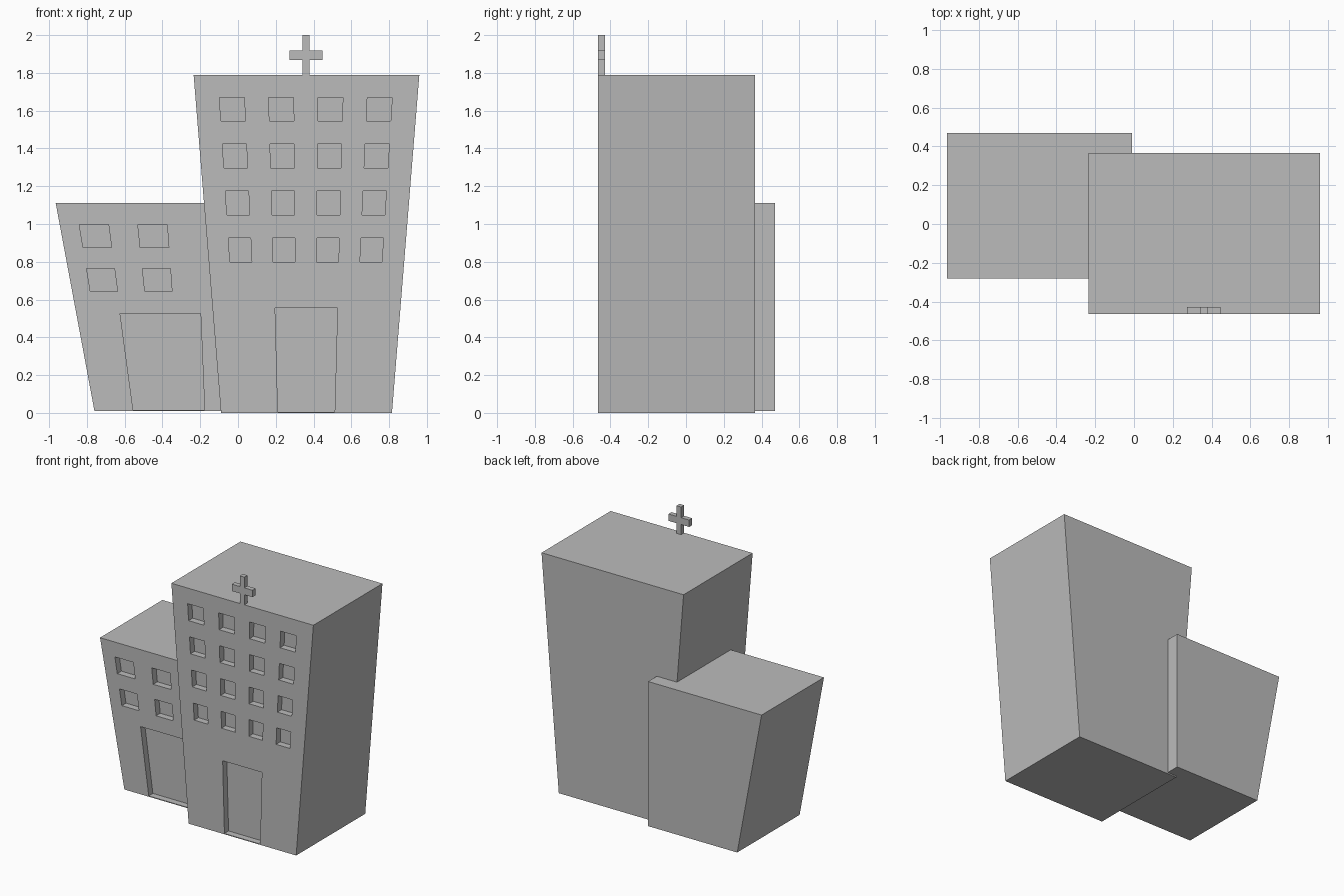
import bpy
import bmesh

if "Cube" in bpy.data.objects:
    bpy.data.objects.remove(bpy.data.objects["Cube"], do_unlink=True)

grey = bpy.data.materials.new("plain_grey")
grey.use_nodes = True
grey.diffuse_color = (0.5, 0.5, 0.5, 1)
grey.node_tree.nodes["Principled BSDF"].inputs["Base Color"].default_value = (0.5, 0.5, 0.5, 1)


def make_object(name, bm):
    bmesh.ops.recalc_face_normals(bm, faces=bm.faces)
    mesh = bpy.data.meshes.new(name)
    bm.to_mesh(mesh)
    bm.free()
    mesh.materials.append(grey)
    obj = bpy.data.objects.new(name, mesh)
    bpy.context.collection.objects.link(obj)
    return obj


def extrude_profile(bm, points, y0, y1):
    """Prism from an x-z outline, running from y0 to y1."""
    face = bm.faces.new([bm.verts.new((x, y0, z)) for x, z in points])
    result = bmesh.ops.extrude_face_region(bm, geom=[face], use_keep_orig=True)
    verts = [v for v in result["geom"] if isinstance(v, bmesh.types.BMVert)]
    bmesh.ops.translate(bm, verts=verts, vec=(0, y1 - y0, 0))


def make_building(name, bottom, top, z_range, y_range, openings, depth=0.05):
    """Flared block; openings are (left, right, low, high), sides as wall fractions."""
    z0, z1 = z_range

    def wall_x(u, z):
        t = (z - z0) / (z1 - z0)
        left, right = (a + (b - a) * t for a, b in zip(bottom, top))
        return left + (right - left) * u

    def outline(u0, u1, low, high):
        return [(wall_x(u, z), z) for u, z in
                ((u0, low), (u1, low), (u1, high), (u0, high))]

    bm = bmesh.new()
    extrude_profile(bm, outline(0, 1, z0, z1), *y_range)
    block = make_object(name, bm)

    # Recessed windows and door
    bm = bmesh.new()
    for opening in openings:
        extrude_profile(bm, outline(*opening), y_range[0] - 0.1, y_range[0] + depth)
    cutter = make_object(name + "_cutter", bm)
    cutter.hide_render = True
    cut = block.modifiers.new("openings", "BOOLEAN")
    cut.operation = "DIFFERENCE"
    cut.solver = "EXACT"
    cut.object = cutter
    depsgraph = bpy.context.evaluated_depsgraph_get()
    block_mesh = bpy.data.meshes.new_from_object(block.evaluated_get(depsgraph))
    block.modifiers.clear()
    block.data = block_mesh
    bpy.data.objects.remove(cutter, do_unlink=True)


def window_grid(lefts, width, lows, height):
    return [(u, u + width, z, z + height) for u in lefts for z in lows]


# Tall main building
tower_windows = window_grid([0.108 + 0.222 * i for i in range(4)], 0.112,
                            [0.80 + 0.248 * i for i in range(4)], 0.127)
make_building("main_building", (-0.09, 0.815), (-0.235, 0.96), (0, 1.79),
              (-0.465, 0.365), tower_windows + [(0.333, 0.665, 0.006, 0.555)])

# Low side building
annex_windows = window_grid((0.111, 0.443), 0.166, (0.642, 0.875), 0.122)
make_building("side_building", (-0.76, -0.01), (-0.965, -0.01), (0.01, 1.11),
              (-0.28, 0.47), annex_windows + [(0.274, 0.778, 0.016, 0.525)])

# Roof cross: one quarter outline mirrored around its centre
arm, post, bar = 0.087, 0.019, 0.026
cx, cz = 0.36, 1.893
low, high = 1.79, 2.0
right_half = [(post, low), (post, cz - bar), (arm, cz - bar),
              (arm, cz + bar), (post, cz + bar), (post, high)]
left_half = [(-x, z) for x, z in reversed(right_half)]
bm = bmesh.new()
extrude_profile(bm, [(cx + x, z) for x, z in right_half + left_half], -0.465, -0.428)
make_object("roof_cross", bm)
